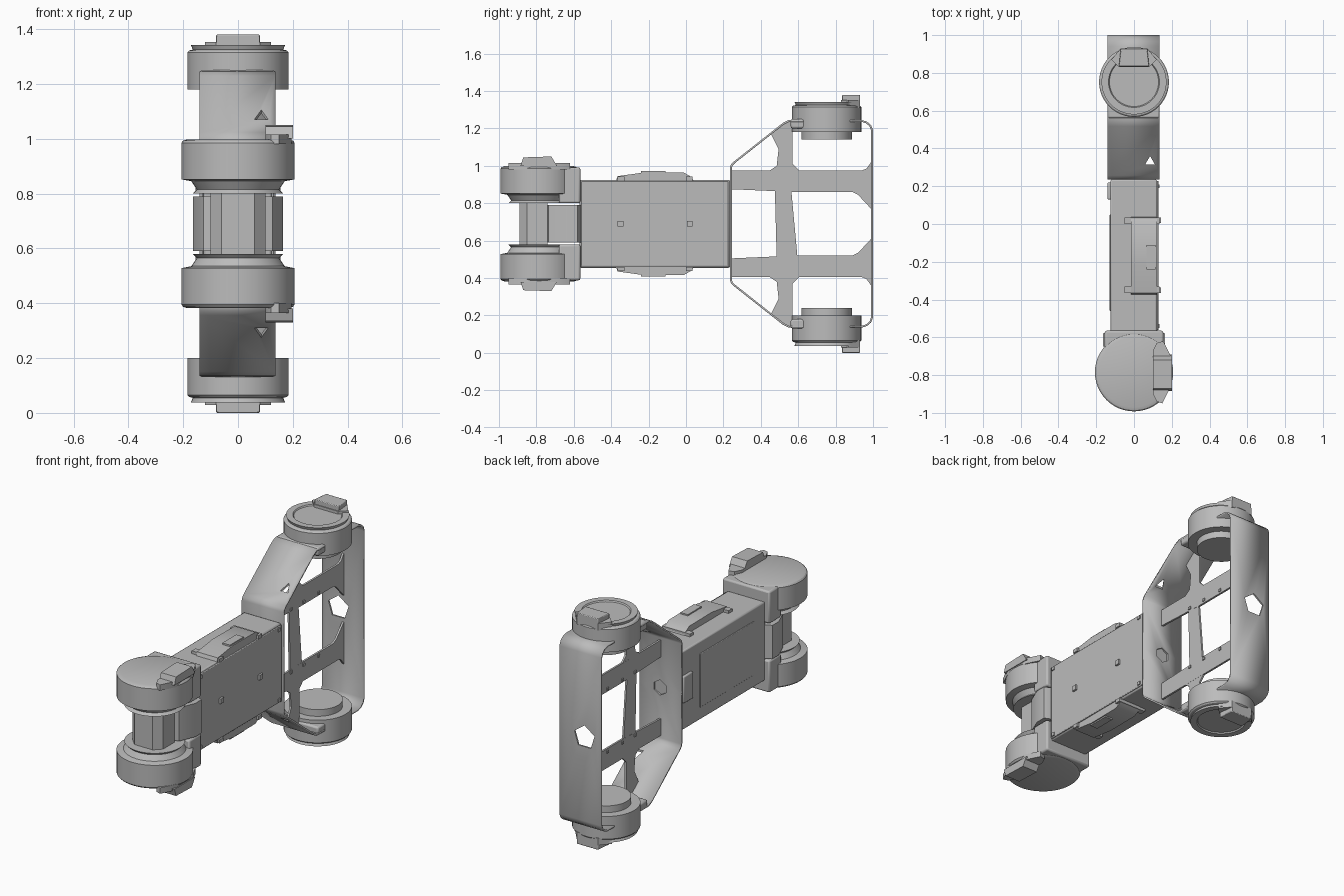
import bpy, bmesh, math
from mathutils import Vector

if "Cube" in bpy.data.objects:
    bpy.data.objects.remove(bpy.data.objects["Cube"])

MID = 0.69  # height of the plane the whole model is mirrored about

grey = bpy.data.materials.new("plain grey")
grey.use_nodes = True
grey.diffuse_color = (0.5, 0.5, 0.5, 1)
grey.node_tree.nodes["Principled BSDF"].inputs["Base Color"].default_value = (0.5, 0.5, 0.5, 1)


def finish(name, bm, bevel=0):
    bmesh.ops.recalc_face_normals(bm, faces=bm.faces)
    mesh = bpy.data.meshes.new(name)
    bm.to_mesh(mesh)
    bm.free()
    mesh.materials.append(grey)
    ob = bpy.data.objects.new(name, mesh)
    bpy.context.collection.objects.link(ob)
    if bevel:
        mod = ob.modifiers.new("edges", 'BEVEL')
        mod.width, mod.segments, mod.limit_method = bevel, 2, 'ANGLE'
    bpy.ops.object.select_all(action='DESELECT')
    ob.select_set(True)
    bpy.context.view_layer.objects.active = ob
    bpy.ops.object.shade_smooth_by_angle(angle=math.radians(30))
    return ob


def make(name, build, twin=False, bevel=0):
    """Build one part, or an upper and a lower copy mirrored in height."""
    if not twin:
        return [finish(name, build(), bevel)]
    lower = build()
    for v in lower.verts:
        v.co.z = 2 * MID - v.co.z
    return [finish("upper_" + name, build(), bevel), finish("lower_" + name, lower, bevel)]


def prism(points, a, b, axis='x'):
    """Extrude an outline from a to b along an axis."""
    def build():
        bm = bmesh.new()
        put = {'x': lambda p, d: (d, p[0], p[1]), 'z': lambda p, d: (p[0], p[1], d)}[axis]
        ends = [[bm.verts.new(put(p, d)) for p in points] for d in (a, b)]
        bm.faces.new(ends[0])
        bm.faces.new(ends[1])
        for i in range(len(points)):
            j = (i + 1) % len(points)
            bm.faces.new((ends[0][i], ends[0][j], ends[1][j], ends[1][i]))
        return bm
    return build


def box(x, y, z):
    return prism([(y[0], z[0]), (y[1], z[0]), (y[1], z[1]), (y[0], z[1])], *x)


def lathe(profile, y, sides=48):
    """Stack rings of (radius, height) about a vertical axis at y."""
    def build():
        bm = bmesh.new()
        rings = []
        for r, z in profile:
            rings.append([bm.verts.new((r * math.cos(t), y + r * math.sin(t), z))
                          for t in (2 * math.pi * i / sides for i in range(sides))])
        for low, high in zip(rings, rings[1:]):
            for i in range(sides):
                j = (i + 1) % sides
                bm.faces.new((low[i], low[j], high[j], high[i]))
        bm.faces.new(rings[0])
        bm.faces.new(rings[-1])
        return bm
    return build


def cutter(name, sides, radius, place, rot):
    bpy.ops.mesh.primitive_cylinder_add(vertices=sides, radius=radius, depth=0.1,
                                        location=place, rotation=rot)
    ob = bpy.context.object
    ob.name = name
    ob.hide_render = True
    ob.hide_set(True)
    ob.display_type = 'WIRE'
    return ob


# Main body with its covers, screws and side slot
make("body", box((-0.125, 0.122), (-0.57, 0.235), (0.455, 0.925)), bevel=0.008)
make("body_cover", box((0.12, 0.13), (-0.562, 0.228), (0.462, 0.918)), bevel=0.004)
make("side_panel", box((-0.129, -0.12), (-0.46, 0.05), (0.53, 0.85)), bevel=0.003)
make("side_slot", box((-0.14, -0.12), (0.13, 0.22), (0.62, 0.78)), bevel=0.006)
for i, y in enumerate((-0.35, 0.02)):
    make(f"cover_boss_{i}", box((0.12, 0.142), (y - 0.015, y + 0.015), (MID - 0.015, MID + 0.015)))
for i, y in enumerate((-0.54, 0.2)):
    make(f"cover_screw_{i}", box((0.12, 0.136), (y - 0.01, y + 0.01), (0.89, 0.91)), twin=True)

# Raised housings above and below the body
make("housing", prism([(-0.375, 0.92), (-0.365, 0.945), (-0.22, 0.965), (-0.01, 0.963),
                       (0.03, 0.94), (0.04, 0.92)], -0.015, 0.122), twin=True)
make("housing_socket", box((0.065, 0.115), (-0.24, -0.11), (0.93, 0.972)), twin=True)
for i, y in enumerate((-0.365, 0.0)):
    make(f"housing_tab_{i}", box((-0.05, 0.135), (y, y + 0.035), (0.92, 0.942)), twin=True)

# Front drums, collars and brackets
FRONT = -0.785
make("front_drum", lathe([(0.165, 0.8), (0.15, 0.815), (0.17, 0.845), (0.207, 0.852),
                          (0.207, 0.985), (0.2, 0.993), (0.185, 0.998)], FRONT), twin=True)
make("front_drum_bracket", prism([(-0.155, -0.565), (-0.155, -0.68), (0.155, -0.68),
                                  (0.155, -0.565)], 0.8, 0.992, 'z'), twin=True, bevel=0.01)
make("front_cap_flange", prism([(0.1, -0.9), (0.1, -0.67), (0.12, -0.63), (0.155, -0.62),
                                (0.195, -0.7), (0.195, -0.86), (0.15, -0.95), (0.12, -0.94)],
                               0.98, 1.015, 'z'), twin=True)
make("front_cap_block", prism([(-0.885, 1.0), (-0.87, 1.045), (-0.72, 1.05), (-0.69, 1.0)],
                              0.1, 0.2), twin=True)

# Column between the front drums, and its link to the body
make("front_column", prism([(-0.1, -0.74), (-0.1, -0.85), (-0.06, -0.89), (0.06, -0.89),
                            (0.1, -0.85), (0.1, -0.74)], 0.57, 0.81, 'z'))
make("column_link", box((-0.1, 0.1), (-0.75, -0.56), (0.59, 0.79)))
for side, name in ((-1, "right"), (1, "left")):
    make(name + "_link_wing", prism([(side * 0.1, -0.74), (side * 0.125, -0.735),
                                     (side * 0.165, -0.64), (side * 0.165, -0.58),
                                     (side * 0.12, -0.56), (side * 0.1, -0.56)], 0.59, 0.79, 'z'))

# Folded sheet loop that carries the rear drums
path = [(0.24, MID), (0.24, 0.99), (0.245, 1.005), (0.26, 1.02), (0.52, 1.225), (0.55, 1.24),
        (0.94, 1.24), (0.965, 1.232), (0.985, 1.215), (0.995, 1.19)]
outline = path + [(y, 2 * MID - z) for y, z in reversed(path[1:])]


def sheet():
    bm = bmesh.new()
    edges = [[bm.verts.new((x, y, z)) for y, z in outline] for x in (-0.14, 0.136)]
    for i in range(len(outline)):
        j = (i + 1) % len(outline)
        bm.faces.new((edges[0][i], edges[0][j], edges[1][j], edges[1][i]))
    return bm


frame = make("rear_frame", sheet)[0]
thick = frame.modifiers.new("thickness", 'SOLIDIFY')
thick.thickness, thick.offset = 0.01, 0
quarter = math.radians(90)
for tool in (cutter("back_hole_cutter", 5, 0.07, (-0.03, 0.995, MID), (quarter, 0, 0)),
             cutter("front_hole_cutter", 6, 0.045, (-0.0, 0.26, MID), (quarter, 0, 0)),
             cutter("upper_slot_cutter", 3, 0.03, (0.085, 0.33, 1.075), (0, 0, 0)),
             cutter("lower_slot_cutter", 3, 0.03, (0.085, 0.33, 0.305), (0, 0, 0))):
    cut = frame.modifiers.new(tool.name, 'BOOLEAN')
    cut.object, cut.operation, cut.solver = tool, 'DIFFERENCE', 'EXACT'

# Flat web inside the frame: two flared rails, struts and feet
make("web_rail", prism([(0.24, 0.875), (0.47, 0.865), (0.565, 0.86), (0.89, 0.86), (0.92, 0.845),
                        (0.99, 0.77), (0.99, 1.02), (0.965, 0.985), (0.94, 0.975),
                        (0.24, 0.975)], -0.006, 0.006), twin=True)
make("web_strut", prism([(0.475, 0.88), (0.485, 0.5), (0.597, 0.5), (0.562, 0.88)], -0.0055, 0.0055))
make("web_foot", prism([(0.44, 0.97), (0.485, 1.0), (0.495, 1.09), (0.455, 1.17), (0.53, 1.235),
                        (0.57, 1.235), (0.57, 1.01), (0.61, 0.97)], -0.0055, 0.0055), twin=True)
for i, y in enumerate((0.49, 0.61, 0.75)):
    make(f"web_stud_{i}", box((-0.012, 0.012), (y - 0.008, y + 0.008), (0.87, 0.886)), twin=True)

# Rear drums with their inner discs, rims and caps
REAR = 0.752
make("rear_drum", lathe([(0.135, 1.14), (0.135, 1.18), (0.185, 1.18), (0.185, 1.315), (0.178, 1.322),
                         (0.165, 1.325), (0.172, 1.342), (0.135, 1.342), (0.13, 1.335)],
                        REAR), twin=True)
make("rear_drum_lug", box((-0.14, 0.136), (0.56, 0.66), (1.2, 1.25)), twin=True, bevel=0.01)
make("rear_cap_flange", prism([(-0.12, 0.87), (-0.08, 0.83), (0.08, 0.83), (0.12, 0.87),
                               (0.07, 0.93), (-0.07, 0.93)], 1.31, 1.352, 'z'), twin=True)
make("rear_cap_block", prism([(-0.08, 0.835), (0.08, 0.835), (0.07, 0.93), (-0.07, 0.93)],
                             1.34, 1.38, 'z'), twin=True, bevel=0.004)
